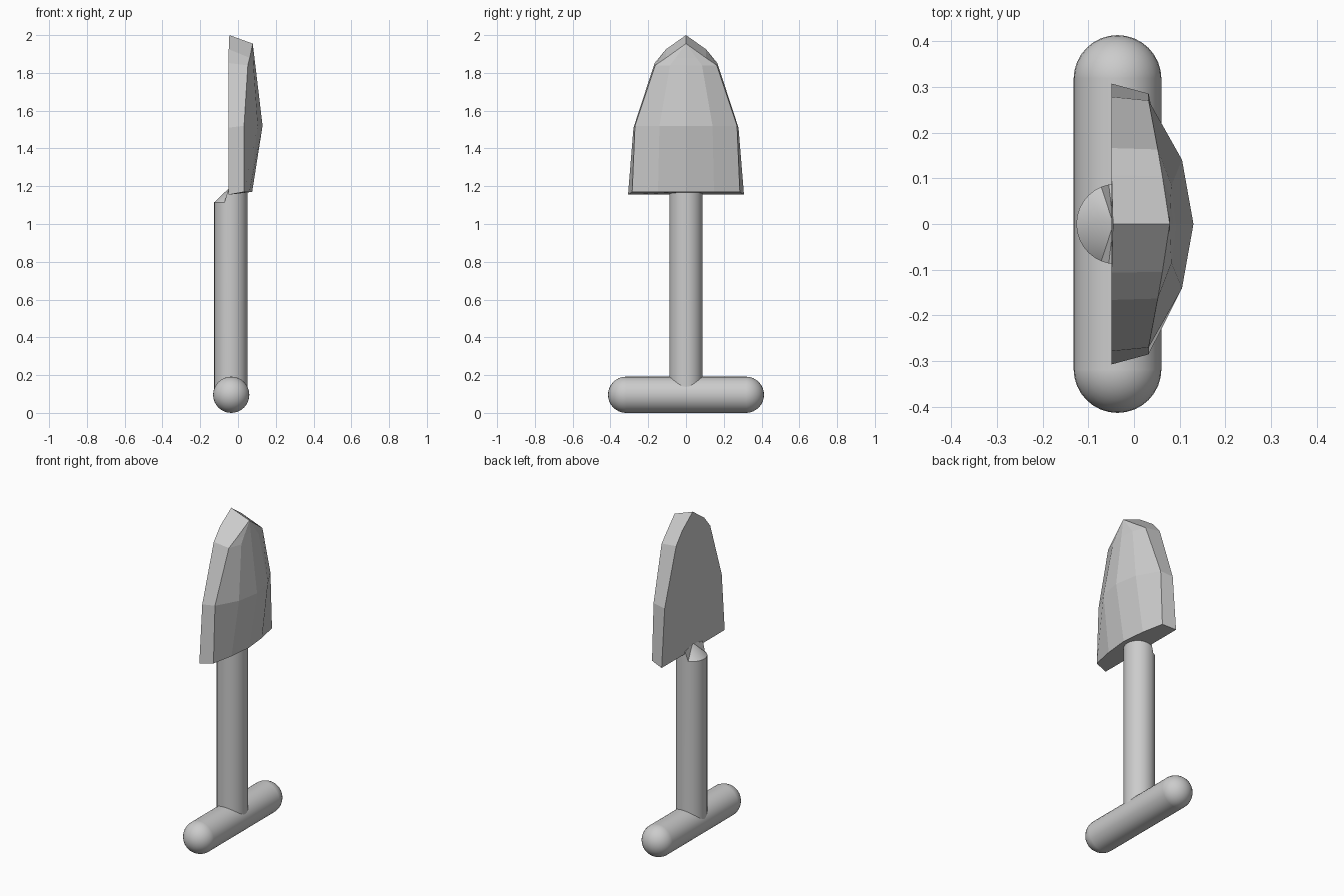
import bpy, bmesh
from math import pi, cos, sin, radians

if "Cube" in bpy.data.objects:
    bpy.data.objects.remove(bpy.data.objects["Cube"])

AXIS_X = -0.036


def finish(name, bm, smooth=True):
    bmesh.ops.recalc_face_normals(bm, faces=bm.faces)
    mesh = bpy.data.meshes.new(name)
    bm.to_mesh(mesh)
    bm.free()
    ob = bpy.data.objects.new(name, mesh)
    bpy.context.collection.objects.link(ob)
    if smooth:
        smooth_object(ob)
    return ob


def smooth_object(ob):
    bpy.ops.object.select_all(action='DESELECT')
    ob.select_set(True)
    bpy.context.view_layer.objects.active = ob
    bpy.ops.object.shade_smooth_by_angle(angle=radians(30))


# Cross grip: a bar with a ball at each end
bpy.ops.mesh.primitive_cylinder_add(vertices=32, radius=0.096, depth=0.64, end_fill_type='NOTHING',
                                    location=(AXIS_X, 0, 0.096), rotation=(pi / 2, 0, 0))
bpy.context.object.name = "grip_bar"
smooth_object(bpy.context.object)
for side, label in ((-1, "left"), (1, "right")):
    bpy.ops.mesh.primitive_uv_sphere_add(segments=32, ring_count=16, radius=0.096,
                                         location=(AXIS_X, side * 0.317, 0.096))
    bpy.context.object.name = "grip_end_" + label
    smooth_object(bpy.context.object)

# Shaft: its back rim is lower and rises in a cone to the blade
bm = bmesh.new()
n, r = 32, 0.088
bottom, top = [], []
for i in range(n):
    a = 2 * pi * i / n
    x, y = AXIS_X - 0.002 + r * cos(a), r * sin(a)
    bottom.append(bm.verts.new((x, y, 0.1)))
    top.append(bm.verts.new((x, y, 1.115 if x < -0.06 else 1.17)))
apex = bm.verts.new((-0.045, 0, 1.192))
for i in range(n):
    j = (i + 1) % n
    bm.faces.new((bottom[i], bottom[j], top[j], top[i]))
    bm.faces.new((top[i], top[j], apex))
bm.faces.new(bottom)
finish("shaft", bm)

# Blade: flat back, ridged front
# each row: front z, front half width, x at rim / middle / centre, back z, back half width
rows = [
    (1.170, 0.285, 0.032, 0.060, 0.075, 1.155, 0.307),
    (1.520, 0.270, 0.032, 0.105, 0.130, 1.510, 0.278),
    (1.840, 0.163, 0.052, 0.082, 0.092, 1.852, 0.166),
    (1.880, 0.105, 0.062, 0.080, 0.087, 1.925, 0.106),
]
bm = bmesh.new()
grid, back_l, back_r = [], [], []
for z, w, xr, xm, xc, bz, bw in rows:
    cols = zip((-1, -0.52, 0, 0.52, 1), (xr, xm, xc, xm, xr))
    grid.append([bm.verts.new((x, f * w, z)) for f, x in cols])
    back_l.append(bm.verts.new((-0.049, -bw, bz)))
    back_r.append(bm.verts.new((-0.049, bw, bz)))
tip = bm.verts.new((0.078, 0, 1.955))
back_tip = bm.verts.new((-0.046, 0, 2.0))
for lo, hi in zip(grid, grid[1:]):
    for c in range(4):
        bm.faces.new((lo[c], lo[c + 1], hi[c + 1], hi[c]))
for c in range(4):
    bm.faces.new((grid[-1][c], grid[-1][c + 1], tip))
# Side walls, back and underside
for col, back in ((0, back_l), (4, back_r)):
    front = [row[col] for row in grid] + [tip]
    rear = back + [back_tip]
    for k in range(4):
        bm.faces.new((front[k], front[k + 1], rear[k + 1], rear[k]))
for k in range(3):
    bm.faces.new((back_l[k], back_l[k + 1], back_r[k + 1], back_r[k]))
bm.faces.new((back_l[3], back_tip, back_r[3]))
bm.faces.new(grid[0] + [back_r[0], back_l[0]])
finish("blade", bm, smooth=False)
